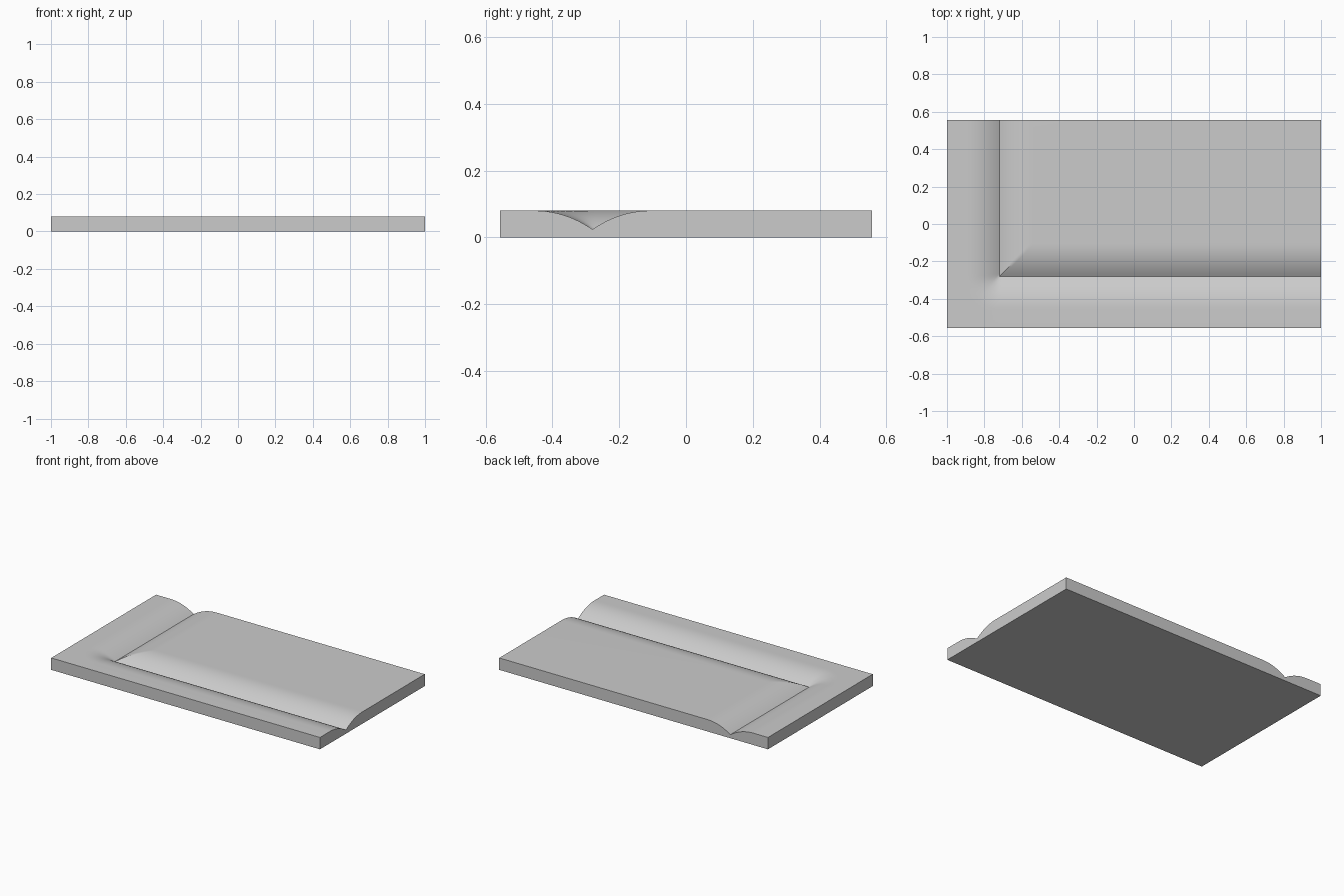
import bpy, bmesh, math

if "Cube" in bpy.data.objects:
    bpy.data.objects.remove(bpy.data.objects["Cube"])

HALF_X, HALF_Y, TOP = 1.0, 0.557, 0.08
CX, CY = -0.72, -0.28            # corner of the L-shaped seam
WIDTH, DEPTH, N = 0.18, 0.056, 14


def height(x, y):
    """Slab top, dipping to a cusp along the L-shaped seam."""
    dx, dy = x - CX, y - CY
    d_long = math.hypot(min(dx, 0), dy)
    d_short = math.hypot(dx, min(dy, 0))
    t = min(d_long, d_short) / WIDTH
    return TOP - DEPTH * max(0.0, 1 - t) ** 2.2


# Grid lines, densest at the seam, with matching offsets on both axes
offs = [WIDTH * (k / N) for k in range(-N, N + 1)]
xs = [-HALF_X] + [CX + o for o in offs] + [HALF_X]
ys = [-HALF_Y] + [CY + o for o in offs] + [HALF_Y]

# Top surface
bm = bmesh.new()
g = [[bm.verts.new((x, y, height(x, y))) for y in ys] for x in xs]
for i in range(len(xs) - 1):
    for j in range(len(ys) - 1):
        a, b, c, d = g[i][j], g[i + 1][j], g[i + 1][j + 1], g[i][j + 1]
        if i == j:               # mitre on the inner corner
            bm.faces.new((a, b, c))
            bm.faces.new((a, c, d))
        else:
            bm.faces.new((a, b, c, d))

# Side walls and base
rim = [e for e in bm.edges if e.is_boundary]
ext = bmesh.ops.extrude_edge_only(bm, edges=rim)["geom"]
for v in ext:
    if isinstance(v, bmesh.types.BMVert):
        v.co.z = 0
bmesh.ops.contextual_create(bm, geom=[e for e in bm.edges if e.is_boundary])
bmesh.ops.recalc_face_normals(bm, faces=bm.faces[:])

mesh = bpy.data.meshes.new("grooved_panel")
bm.to_mesh(mesh)
bm.free()
panel = bpy.data.objects.new("grooved_panel", mesh)
bpy.context.collection.objects.link(panel)
bpy.context.view_layer.objects.active = panel
panel.select_set(True)
bpy.ops.object.shade_smooth_by_angle(angle=math.radians(30))
